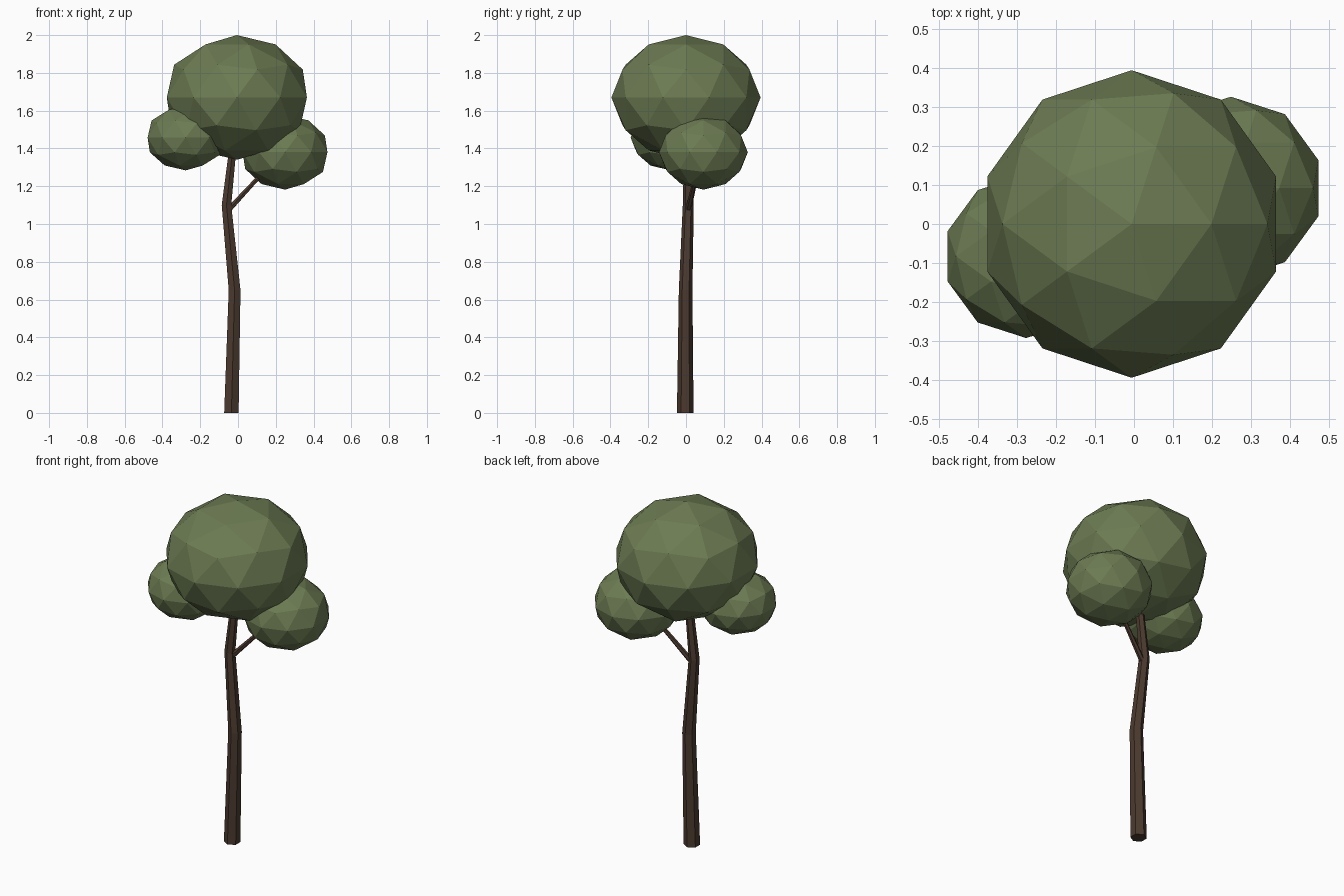
import bpy, bmesh, math
from mathutils import Vector

if "Cube" in bpy.data.objects:
    bpy.data.objects.remove(bpy.data.objects["Cube"])


def material(name, rgb):
    m = bpy.data.materials.new(name)
    m.diffuse_color = (*rgb, 1)
    m.use_nodes = True
    m.node_tree.nodes["Principled BSDF"].inputs["Base Color"].default_value = m.diffuse_color
    return m


bark = material("dark bark", (0.072, 0.043, 0.028))
leaf = material("leaf green", (0.150, 0.198, 0.085))


def finish(name, bm, mat):
    bmesh.ops.recalc_face_normals(bm, faces=bm.faces)
    mesh = bpy.data.meshes.new(name)
    bm.to_mesh(mesh)
    bm.free()
    mesh.materials.append(mat)
    ob = bpy.data.objects.new(name, mesh)
    bpy.context.collection.objects.link(ob)
    return ob


def limb(name, stations, sides, tilt=False):
    """Tapered faceted tube through (x, y, z, radius) stations."""
    bm = bmesh.new()
    pts = [Vector(s[:3]) for s in stations]
    # rings lie flat for the trunk, square to the path for a branch
    axis = (pts[-1] - pts[0]).normalized() if tilt else Vector((0, 0, 1))
    turn = Vector((0, 0, 1)).rotation_difference(axis)
    rings = []
    for p, s in zip(pts, stations):
        ring = []
        for i in range(sides):
            a = math.pi / 2 + 2 * math.pi * i / sides
            ring.append(bm.verts.new(p + turn @ Vector((math.cos(a), math.sin(a), 0)) * s[3]))
        rings.append(ring)
    for lo, hi in zip(rings, rings[1:]):
        for i in range(sides):
            j = (i + 1) % sides
            bm.faces.new((lo[i], lo[j], hi[j], hi[i]))
    bm.faces.new(rings[0])
    bm.faces.new(rings[-1])
    return finish(name, bm, bark)


def foliage(name, centre, size):
    """Flattened low-poly ball of leaves."""
    bm = bmesh.new()
    bmesh.ops.create_icosphere(bm, subdivisions=2, radius=1)
    bmesh.ops.scale(bm, vec=size, verts=bm.verts)
    bmesh.ops.translate(bm, vec=centre, verts=bm.verts)
    return finish(name, bm, leaf)


# Crooked trunk and its side branch
limb("trunk", [(-0.035, -0.004, 0, 0.044), (-0.018, -0.002, 0.65, 0.036),
               (-0.061, 0.012, 1.10, 0.029), (-0.022, 0.012, 1.45, 0.021)], 6)
limb("branch", [(-0.05, 0.012, 1.075, 0.016), (0.20, 0.075, 1.345, 0.009)], 6, tilt=True)

# Leaf clumps
foliage("main_crown", (-0.006, 0, 1.67), (0.39, 0.395, 0.33))
foliage("left_clump", (-0.277, -0.083, 1.457), (0.212, 0.21, 0.173))
foliage("right_clump", (0.249, 0.092, 1.38), (0.236, 0.235, 0.198))
